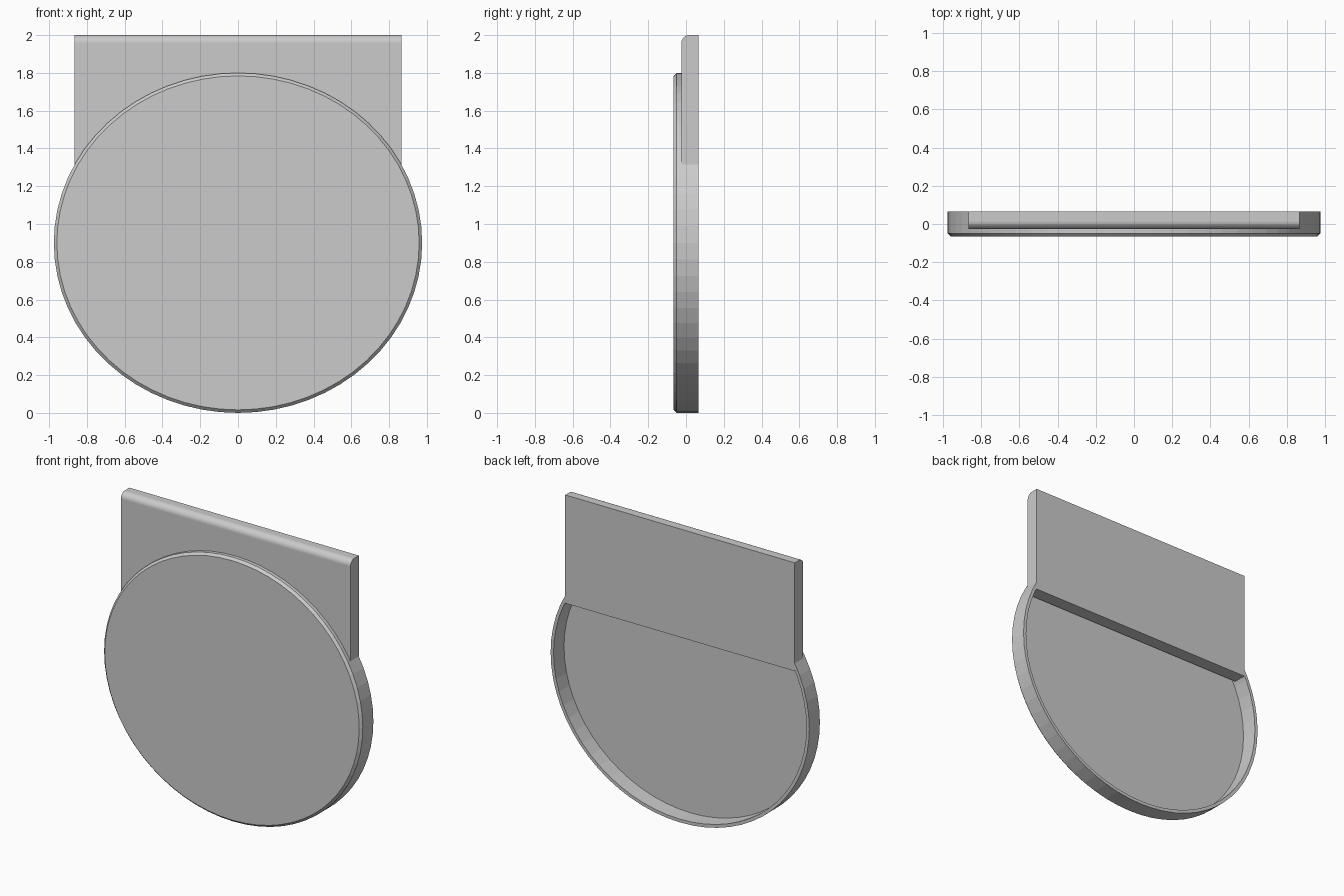
import bpy, bmesh
from math import sin, cos, pi

if "Cube" in bpy.data.objects:
    bpy.data.objects.remove(bpy.data.objects["Cube"])

SEG = 64
RX, RZ, CZ = 0.975, 0.9, 0.9
FRONT, BACK = -0.065, 0.065
PLATE_X, PLATE_Y, PLATE_Z = 0.865, -0.025, 1.262


def loft(name, rings):
    """Capped solid through matching rings of points."""
    bm = bmesh.new()
    loops = [[bm.verts.new(p) for p in ring] for ring in rings]
    n = len(loops[0])
    for a, b in zip(loops, loops[1:]):
        for i in range(n):
            j = (i + 1) % n
            bm.faces.new((a[i], a[j], b[j], b[i]))
    bm.faces.new(loops[0])
    bm.faces.new(loops[-1])
    bmesh.ops.recalc_face_normals(bm, faces=bm.faces)
    mesh = bpy.data.meshes.new(name)
    bm.to_mesh(mesh)
    bm.free()
    obj = bpy.data.objects.new(name, mesh)
    bpy.context.collection.objects.link(obj)
    return obj


def ellipse(y, inset):
    return [((RX - inset) * cos(2 * pi * i / SEG), y,
             CZ + (RZ - inset) * sin(2 * pi * i / SEG)) for i in range(SEG)]


def combine(target, other, operation):
    mod = target.modifiers.new(operation.title(), 'BOOLEAN')
    mod.operation, mod.solver, mod.object = operation, 'EXACT', other
    bpy.context.view_layer.objects.active = target
    bpy.ops.object.modifier_apply(modifier=mod.name)
    bpy.data.objects.remove(other)


# Oval dish: chamfered front edge, hollow back with a thin rim
CH = 0.016
dish = loft("oval_dish_with_plate",
            [ellipse(FRONT, CH), ellipse(FRONT + CH, 0), ellipse(BACK, 0)])
hollow = loft("hollow_cutter", [ellipse(-0.048, 0.022), ellipse(0.2, 0.022)])
hollow.hide_render = True
combine(dish, hollow, 'DIFFERENCE')

# Upright plate with a rounded top front edge, set into the dish
r = 0.042
profile = [(BACK, PLATE_Z), (BACK, 2.0)]
profile += [(PLATE_Y + r - r * sin(i * pi / 16), 2 - r + r * cos(i * pi / 16)) for i in range(9)]
profile += [(PLATE_Y, PLATE_Z)]
plate = loft("plate", [[(x, y, z) for y, z in profile] for x in (-PLATE_X, PLATE_X)])
combine(dish, plate, 'UNION')
